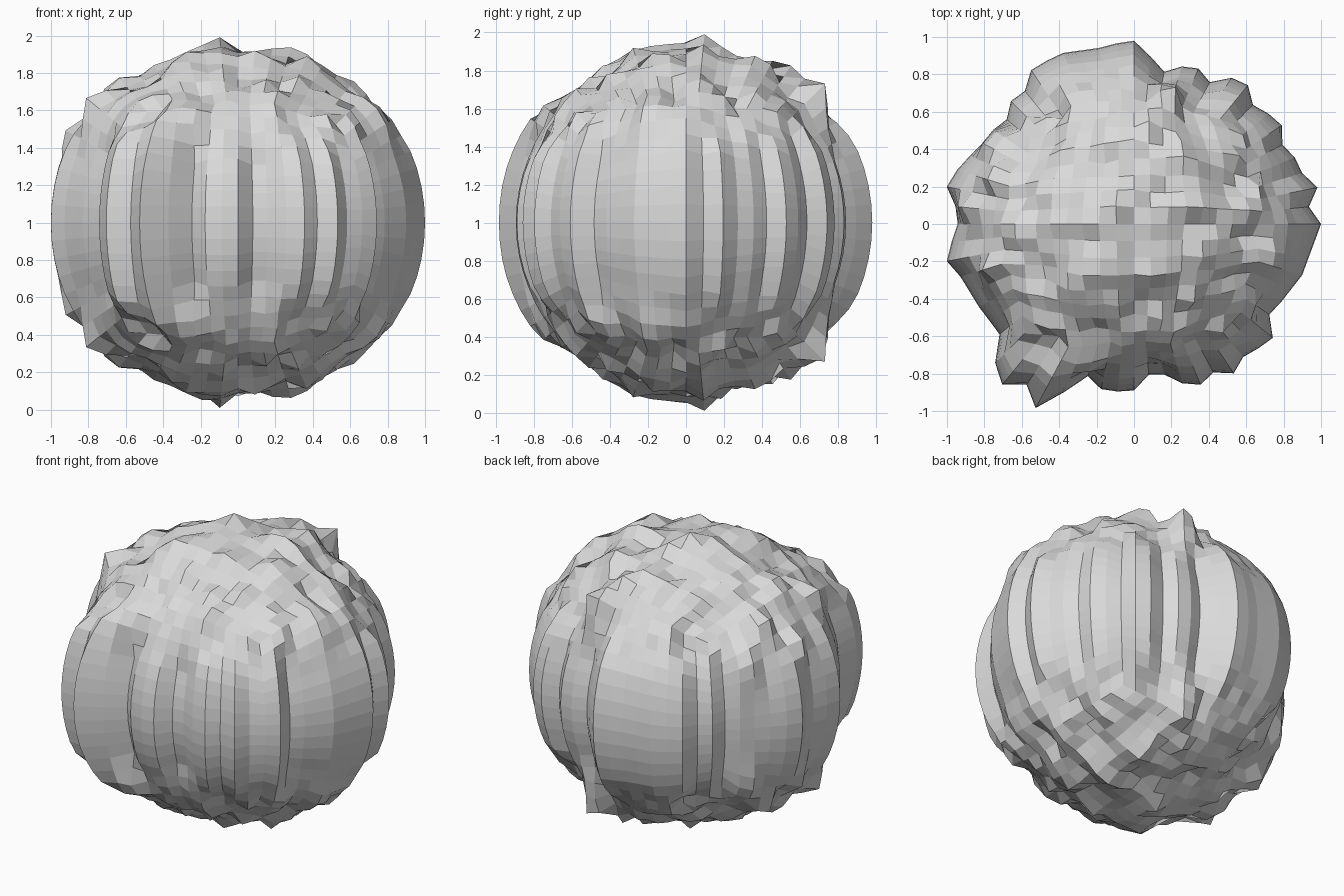
import bpy
import bmesh
import math
from mathutils import Vector, noise

default_cube = bpy.data.objects.get("Cube")
if default_cube:
    bpy.data.objects.remove(default_cube, do_unlink=True)

CELLS = 16           # quads along each side of the base cube
COLUMNS = 4 * CELLS  # vertical ridges around the waist

# Radius of each vertical ridge in hundredths, counter-clockwise from +x
RIDGES = [
    100, 94, 100, 94, 93, 90, 95, 93, 90, 96, 94, 86, 90, 88, 83, 90,
    98, 97, 96, 97, 99, 99, 99, 92, 93, 88, 89, 90, 95, 99, 102, 95,
    94, 98, 102, 97, 95, 94, 93, 93, 105, 111, 103, 112, 97, 85, 90, 90,
    89, 81, 82, 89, 93, 90, 96, 92, 94, 96, 87, 89, 91, 94, 95, 97,
]

# Larger lumps: plan position and the radius they reach
LUMPS = [
    (-0.1, 0.1, 1), (0.4, -0.15, 1), (0.65, 0.05, 0.99),       # crown
    (0.27, 0.41, 1.01), (-0.35, -0.35, 0.99),
    (0.1, 0.57, 1.01), (0.19, 0.7, 1.07), (-0.27, 0.74, 0.97),  # back
    (-0.65, -0.04, 1.02), (-0.75, -0.22, 1.08),                 # -x side
    (-0.88, 0.08, 1.05), (-0.75, 0.26, 1.06), (-0.78, 0.46, 1.02),
    (-0.3, -0.75, 1.02), (-0.44, -0.78, 1.09),                  # front
    (0.23, -0.73, 0.92), (0.03, -0.65, 0.91),
    (0.74, -0.2, 1),                                            # +x side
]


def smoothstep(low, high, value):
    t = min(1, max(0, (value - low) / (high - low)))
    return t * t * (3 - 2 * t)


def ridge_radius(position):
    """Radius at a fractional ridge number, straight between ridges."""
    first = math.floor(position)
    t = position - first
    a, b = (RIDGES[(first + k) % COLUMNS] for k in (0, 1))
    return (a + (b - a) * t) / 100


def surface_radius(direction):
    """Radius from the plan position only, so both halves mirror."""
    x, y, _ = direction
    reach = math.hypot(x, y)
    position = math.atan2(y, x) / math.tau * COLUMNS

    # Rough inner surface that follows the broad outline of the waist
    outline = sum(ridge_radius(position + k) for k in range(-4, 5)) / 9
    base = 0.91 + (outline - 0.91) * reach ** 2
    radius = base + 0.075 * noise.noise(Vector((x * 6.3, y * 6.3, 2.4)))
    radius += 0.045 * noise.noise(Vector((x * 13.1, y * 13.1, 7.7)))

    # Clean vertical ridges around the waist
    waist = smoothstep(0.82, 0.94, reach)
    radius += (ridge_radius(position) - radius) * waist

    # Lumps
    for lump_x, lump_y, height in LUMPS:
        distance = math.hypot(x - lump_x, y - lump_y)
        radius += (height - radius) * math.exp(-(distance / 0.075) ** 2)
    return radius


def make_material(name, colour):
    material = bpy.data.materials.new(name)
    material.use_nodes = True
    material.diffuse_color = colour
    shader = material.node_tree.nodes["Principled BSDF"]
    shader.inputs["Base Color"].default_value = colour
    return material


# Rock body: a cube grid blown up into a ball, then pushed in and out
bm = bmesh.new()
bmesh.ops.create_cube(bm, size=2)
bmesh.ops.subdivide_edges(bm, edges=bm.edges[:], cuts=CELLS - 1,
                          use_grid_fill=True)
for vert in bm.verts:
    direction = Vector([math.tan(c * math.pi / 4) for c in vert.co])
    direction.normalize()
    vert.co = direction * surface_radius(direction)
    vert.co.z += 1
bmesh.ops.recalc_face_normals(bm, faces=bm.faces[:])

mesh = bpy.data.meshes.new("rock_body")
bm.to_mesh(mesh)
bm.free()
mesh.materials.append(make_material("stone grey", (0.7, 0.7, 0.7, 1)))
rock = bpy.data.objects.new("rock_body", mesh)
bpy.context.collection.objects.link(rock)
